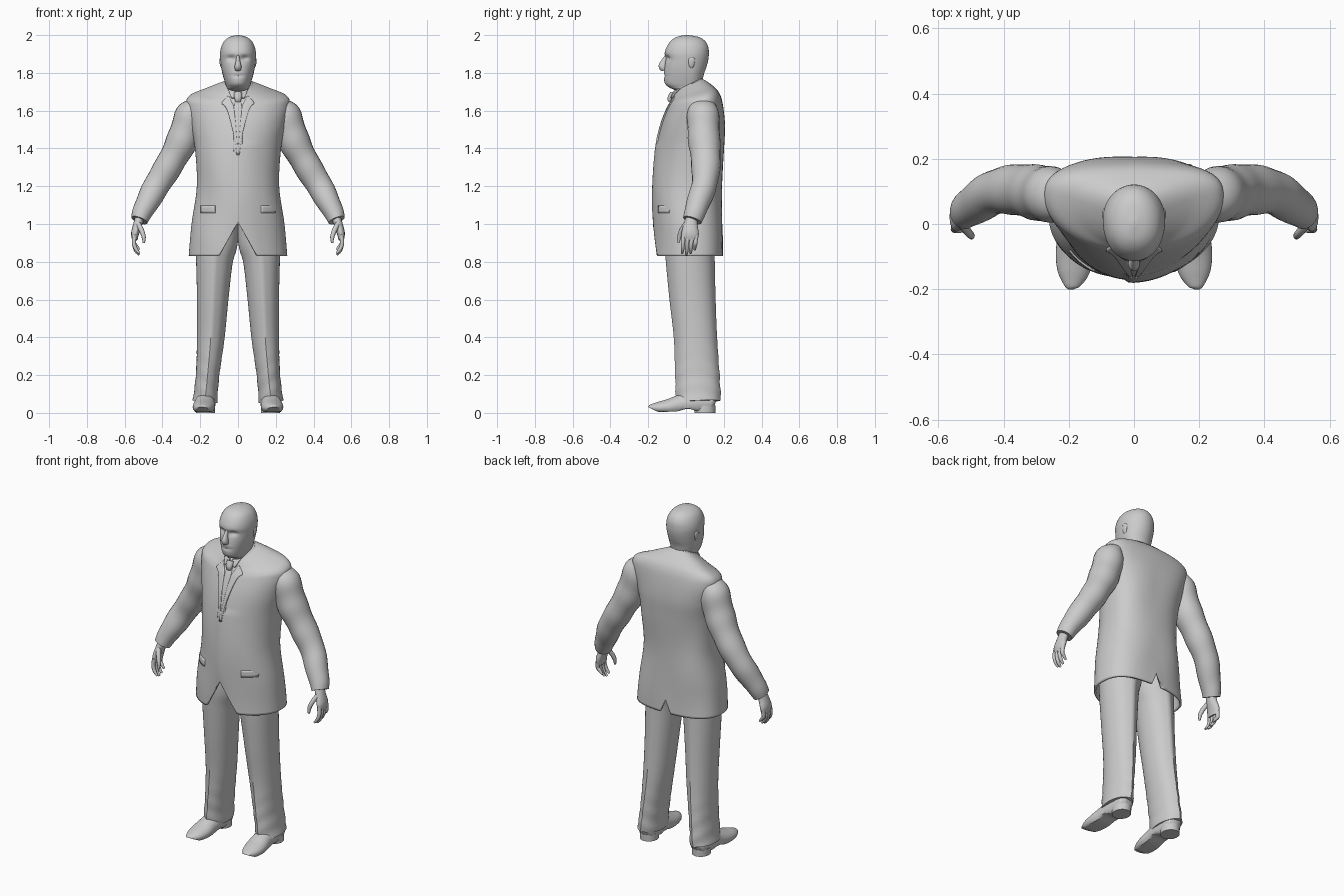
import bpy, bmesh
from math import sin, cos, pi, exp, copysign
from mathutils import Vector

cube = bpy.data.objects.get("Cube")
if cube:
    bpy.data.objects.remove(cube, do_unlink=True)

GREY = (0.6, 0.6, 0.6, 1)
mat = bpy.data.materials.new("plain grey")
mat.use_nodes = True
mat.diffuse_color = GREY
mat.node_tree.nodes["Principled BSDF"].inputs["Base Color"].default_value = GREY
parts = []


def skin(name, rows, closed=True, caps=(True, True), thick=0):
    """Bridge rows of points into one surface."""
    bm = bmesh.new()
    grid = [[bm.verts.new(p) for p in row] for row in rows]
    n = len(grid[0])
    for a, b in zip(grid, grid[1:]):
        for i in range(n if closed else n - 1):
            j = (i + 1) % n
            bm.faces.new((a[i], a[j], b[j], b[i]))
    for cap, row in zip(caps, (grid[0], grid[-1])):
        if closed and cap:
            bm.faces.new(row)
    bmesh.ops.recalc_face_normals(bm, faces=bm.faces)
    me = bpy.data.meshes.new(name)
    bm.to_mesh(me)
    bm.free()
    me.materials.append(mat)
    ob = bpy.data.objects.new(name, me)
    bpy.context.collection.objects.link(ob)
    if thick:
        mod = ob.modifiers.new("thickness", "SOLIDIFY")
        mod.thickness = thick
        mod.offset = 0
    parts.append(ob)
    return ob


def spline(keys, s):
    """Smoothly interpolate a list of key tuples at position s."""
    i = min(int(s), len(keys) - 2)
    t = s - i
    quad = [keys[max(0, min(len(keys) - 1, i + k))] for k in (-1, 0, 1, 2)]
    return [b + t * ((c - a) / 2 + t * (a - 2.5 * b + 2 * c - d / 2
            + t * (1.5 * (b - c) + (d - a) / 2))) for a, b, c, d in zip(*quad)]


def tube(name, keys, side=1, ref=(0, 1, 0), seg=24, steps=6, tweak=None):
    """Sweep an ellipse along keys of (x, y, z, half width, half depth)."""
    count = (len(keys) - 1) * steps
    pts = [spline(keys, k / steps) for k in range(count + 1)]
    rows = []
    for k, p in enumerate(pts):
        t = Vector(pts[min(k + 1, count)][:3]) - Vector(pts[max(k - 1, 0)][:3])
        u = Vector(ref).cross(t).normalized()
        v = t.cross(u).normalized()
        row = []
        for i in range(seg):
            a = 2 * pi * i / seg
            q = Vector(p[:3]) + u * p[3] * cos(a) + v * p[4] * sin(a)
            if tweak:
                q = tweak(q, a, Vector(p[:3]))
            row.append((q.x * side, q.y, q.z))
        rows.append(row)
    return skin(name, rows)


def section(key, a, n=2.0, m=2.7):
    """Point on a body ring (z, half width, front, side, back, tilt)."""
    z, w, front, mid, back, tilt = key
    c, s = cos(a), sin(a)
    e = 2 / (n if c > 0 else m)
    x = w * copysign(abs(s) ** e, s)
    y = mid + ((front - mid) if c > 0 else (back - mid)) * abs(c) ** e
    return Vector((x, y, z + tilt * (y - 0.05)))


# Jacket body with cutaway front, back vent and overlapping front edge
TORSO = [(0.83, .255, -.16, .02, .19, 0), (1.0, .24, -.165, .02, .185, 0),
         (1.2, .212, -.165, .02, .185, 0), (1.4, .222, -.15, .04, .195, 0),
         (1.52, .245, -.125, .06, .2, 0), (1.62, .268, -.09, .08, .19, .05),
         (1.665, .255, -.075, .08, .172, .2), (1.70, .17, -.065, .06, .135, .35),
         (1.74, .085, -.055, .03, .09, .5), (1.75, .07, -.045, .03, .082, .5)]


def jacket_point(s, a):
    p = section(spline(TORSO, s), a)
    if p.y < 0:
        lift = 0.18 * max(0, 1 - abs(p.x) / 0.1)
        if s < 3.2 and -0.02 < p.x < 0.12:
            p.y -= 0.008 * (1 - max(0, p.x) / 0.12)
    else:
        lift = 0.08 * max(0, 1 - abs(p.x) / 0.02)
    p.z += lift * max(0, (1.12 - p.z) / 0.29)
    # Waist and armhole folds
    p.y += 0.004 * sin(14 * p.z + 9 * p.x) * min(1, abs(p.x) / 0.15)
    return p


SEG, STEPS = 96, 8
skin("jacket", [[jacket_point(r / STEPS, 2 * pi * i / SEG) for i in range(SEG)]
     for r in range((len(TORSO) - 1) * STEPS + 1)], caps=(False, True), thick=0.012)


def patch(name, s0, s1, inner, outer, lift, thick=0.01, rows=16, cols=6):
    """Lay a thin cloth panel on the front of the jacket."""
    grid = []
    for r in range(rows + 1):
        t = r / rows
        key = spline(TORSO, s0 + (s1 - s0) * t)
        x0, x1 = inner(t), outer(t)
        row = []
        for c in range(cols + 1):
            x = x0 + (x1 - x0) * c / cols
            f = max(-1, min(1, x / key[1]))
            y = key[2] + (key[3] - key[2]) * (1 - (1 - f * f) ** 0.5)
            row.append((x, y - lift, key[0] + key[5] * (y - 0.05)))
        grid.append(row)
    return skin(name, grid, closed=False, thick=thick)


# Lapels, collar, tie and pocket flaps
for side, word in ((1, "left"), (-1, "right")):
    patch(word + "_lapel", 2.8, 7.4, lambda t: side * 0.045 * t,
          lambda t: side * (0.008 + 0.045 * t + 0.075 * min(t / 0.75, 2.4 * (1 - t))
                            * (0.4 + 0.6 * t)), 0.009)
    patch(word + "_shirt_collar", 7.2, 8.8, lambda t: side * (0.022 - 0.014 * t),
          lambda t: side * (0.035 + 0.02 * t), 0.016, rows=6)
    patch(word + "_pocket_flap", 1.3, 1.5, lambda t: side * 0.12,
          lambda t: side * 0.195, 0.005, rows=3)
patch("tie", 2.9, 7.9, lambda t: -0.024 + 0.012 * t, lambda t: 0.024 - 0.012 * t, 0.006)
tube("tie_knot", [(0, -.085, 1.645, .012, .008), (0, -.083, 1.665, .019, .015),
                  (0, -.07, 1.695, .022, .014)], seg=16)

# Head with brow, eye sockets and chin
HEAD = [(1.64, .075, -.04, .03, .08, 0), (1.70, .064, -.05, .03, .082, 0),
        (1.722, .062, -.088, .025, .084, 0), (1.745, .068, -.112, .02, .086, 0),
        (1.79, .081, -.117, .02, .094, 0), (1.83, .089, -.114, .015, .108, 0),
        (1.87, .094, -.108, .015, .118, 0), (1.905, .095, -.113, .015, .121, 0),
        (1.94, .088, -.101, .01, .117, 0), (1.97, .072, -.08, .005, .1, 0),
        (1.99, .045, -.05, .005, .067, 0), (2.0, .008, -.008, .003, .014, 0)]


def head_point(s, a):
    p = section(spline(HEAD, s), a, 2.2, 2.0)
    if p.y < 0:
        for ex in (-0.036, 0.036):
            p.y += 0.014 * exp(-((p.x - ex) / 0.02) ** 2 - ((p.z - 1.878) / 0.014) ** 2)
        p.y += 0.007 * exp(-(p.x / 0.03) ** 2 - ((p.z - 1.785) / 0.006) ** 2)
    return p


skin("head", [[head_point(r / 6, 2 * pi * i / 64) for i in range(64)]
     for r in range((len(HEAD) - 1) * 6 + 1)])
tube("nose", [(0, -.098, 1.895, .008, .01), (0, -.115, 1.865, .011, .014),
              (0, -.122, 1.835, .018, .023), (0, -.112, 1.817, .016, .014)], seg=16)

for side, word in ((1, "left"), (-1, "right")):
    # Ear
    tube(word + "_ear", [(.084, .03, 1.825, .003, .006), (.088, .028, 1.84, .007, .014),
                         (.09, .03, 1.87, .008, .019), (.088, .032, 1.885, .003, .008)],
         side, seg=12)

    # Sleeve with slight folds at the elbow
    def sleeve_fold(q, a, c):
        return c + (q - c) * (1 + 0.025 * sin(45 * q.z + 2 * cos(a)))
    tube(word + "_sleeve",
         [(.215, .09, 1.645, .03, .06), (.25, .09, 1.585, .078, .083),
          (.288, .095, 1.46, .083, .085), (.357, .105, 1.325, .074, .078),
          (.427, .097, 1.21, .07, .068), (.495, .055, 1.085, .058, .06),
          (.522, .033, 1.02, .045, .05)], side, tweak=sleeve_fold)

    # Hand with curled fingers and thumb
    tube(word + "_palm", [(.515, .033, 1.05, .025, .03), (.53, .025, 1.0, .024, .036),
                          (.545, .022, .95, .021, .046), (.546, .02, .915, .014, .04)],
         side, seg=16, steps=4)
    for k, finger in enumerate(("index", "middle", "ring", "little")):
        y, drop = -0.012 + 0.022 * k, (0, 0.008, 0, -0.018)[k]
        tube(f"{word}_{finger}_finger",
             [(.547, y, .94, .012, .012), (.551, y - .004, .9, .011, .011),
              (.541, y - .006, .868 - drop, .01, .01),
              (.522, y - .008, .845 - drop, .006, .006)], side, seg=10, steps=3)
    tube(word + "_thumb", [(.528, .0, 1.0, .014, .014), (.51, -.024, .965, .013, .013),
                           (.499, -.036, .93, .011, .011), (.499, -.04, .9, .006, .006)],
         side, seg=10, steps=3)

    # Trouser leg with pressed crease and folds over the shoe
    def crease(q, a, c):
        k = 1 + 0.06 * exp(-(cos(a) / 0.17) ** 2)
        k += 0.03 * sin(70 * q.z + 3 * cos(a)) * max(0, 1 - q.z / 0.4)
        return Vector((c.x + (q.x - c.x) * k, c.y + (q.y - c.y) * k, q.z))
    tube(word + "_trouser_leg",
         [(.113, .02, 1.0, .115, .125), (.114, .02, .9, .112, .125),
          (.125, .023, .8, .097, .122), (.134, .035, .6, .083, .115),
          (.144, .05, .4, .073, .108), (.161, .06, .2, .062, .111),
          (.175, .066, .06, .065, .112)], side, seg=40, steps=8, tweak=crease)

    # Shoe with flat sole, raised arch and separate heel
    def flat_sole(q, a, c):
        q.z = max(q.z, 0.006 + 0.016 * exp(-((q.y - 0.01) / 0.04) ** 2)
                  + 0.5 * max(0, -0.15 - q.y))
        return q
    tube(word + "_shoe",
         [(.172, .155, .05, .02, .03), (.172, .135, .055, .045, .05),
          (.172, .06, .055, .054, .065), (.176, -.02, .045, .055, .055),
          (.181, -.09, .032, .059, .042), (.186, -.15, .027, .048, .03),
          (.19, -.19, .029, .024, .015), (.19, -.2, .03, .008, .005)],
         side, ref=(0, 0, 1), seg=28, tweak=flat_sole)
    tube(word + "_shoe_heel", [(.172, .1, 0, .05, .055), (.172, .1, .04, .051, .056)],
         side, seg=24, steps=1)

# Smooth shading with crisp edges
bpy.ops.object.select_all(action="DESELECT")
for ob in parts:
    ob.select_set(True)
bpy.context.view_layer.objects.active = parts[0]
bpy.ops.object.shade_smooth_by_angle(angle=0.8)
